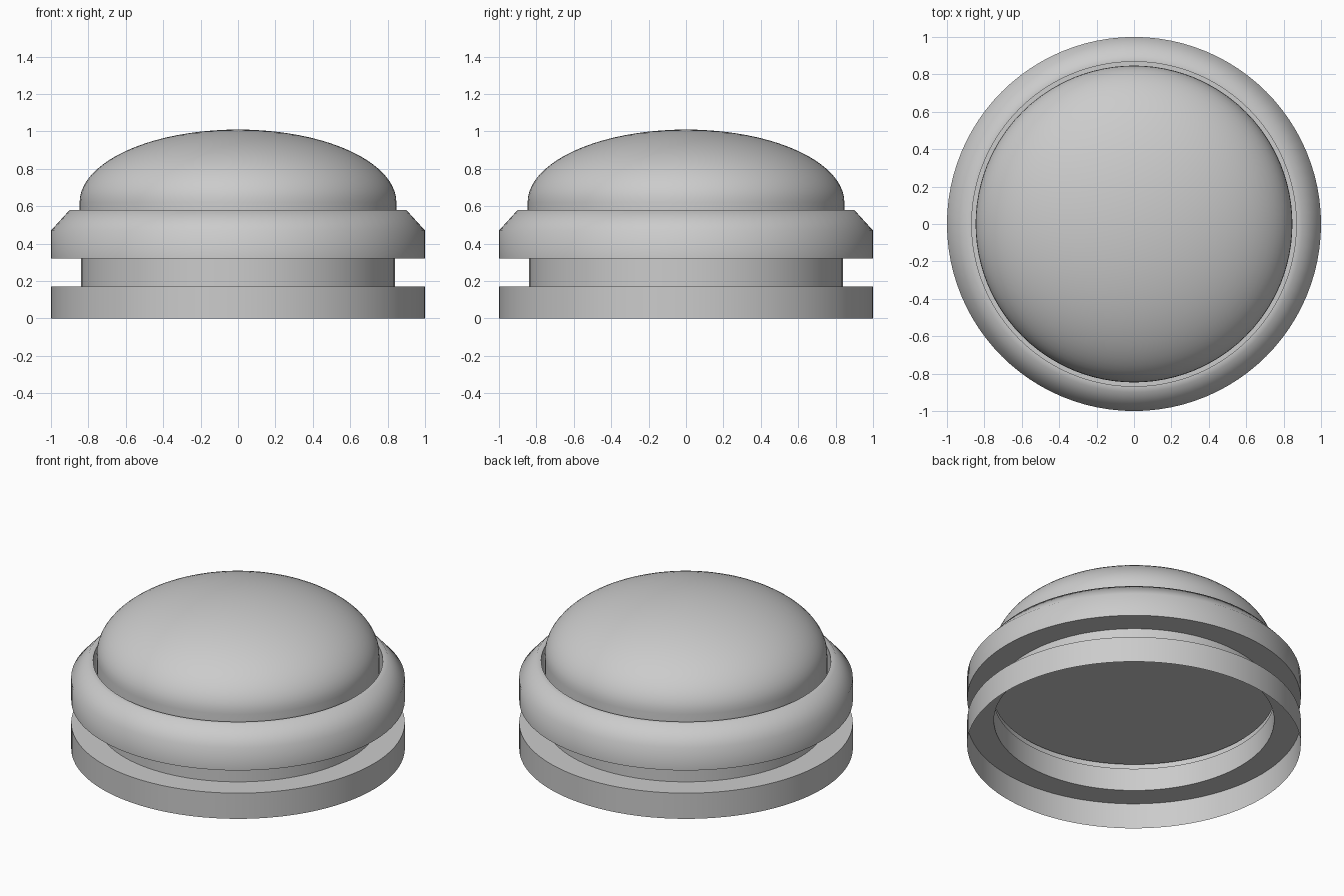
import bpy, bmesh
from math import sin, cos, pi, radians

if "Cube" in bpy.data.objects:
    bpy.data.objects.remove(bpy.data.objects["Cube"])

SEGMENTS = 96

def lathe(name, profile, close_start=False):
    """Revolve (radius, z) points about z; a radius of 0 becomes a single pole."""
    bm = bmesh.new()
    rings = []
    for r, z in profile:
        if r == 0:
            rings.append([bm.verts.new((0, 0, z))] * SEGMENTS)
        else:
            rings.append([bm.verts.new((r * cos(2 * pi * i / SEGMENTS),
                                        r * sin(2 * pi * i / SEGMENTS), z))
                          for i in range(SEGMENTS)])
    for a, b in zip(rings, rings[1:]):
        for i in range(SEGMENTS):
            j = (i + 1) % SEGMENTS
            quad = [a[i], a[j], b[j], b[i]]
            bm.faces.new(list(dict.fromkeys(quad)))
    if close_start:
        bm.faces.new(rings[0][::-1])
    mesh = bpy.data.meshes.new(name)
    bm.to_mesh(mesh)
    bm.free()
    obj = bpy.data.objects.new(name, mesh)
    bpy.context.collection.objects.link(obj)
    bpy.ops.object.select_all(action='DESELECT')
    obj.select_set(True)
    bpy.context.view_layer.objects.active = obj
    bpy.ops.object.shade_smooth_by_angle(angle=radians(60))
    return obj

# Open-bottomed housing: base flange, recessed neck, chamfered collar with inner wall
lathe("housing", [(1, 0), (1, 0.17), (0.84, 0.17), (0.84, 0.32), (1, 0.32),
                  (1, 0.47), (0.9, 0.58), (0.868, 0.58), (0.868, 0.32)])

# Domed push cap: flat underside, short straight wall, elliptical dome
R, SPRING, TOP, STEPS = 0.847, 0.62, 1.01, 20
dome = [(R * cos(t), SPRING + (TOP - SPRING) * sin(t))
        for t in (pi / 2 * k / STEPS for k in range(STEPS))]
lathe("domed_cap", [(R, 0.354)] + dome + [(0, TOP)], close_start=True)
